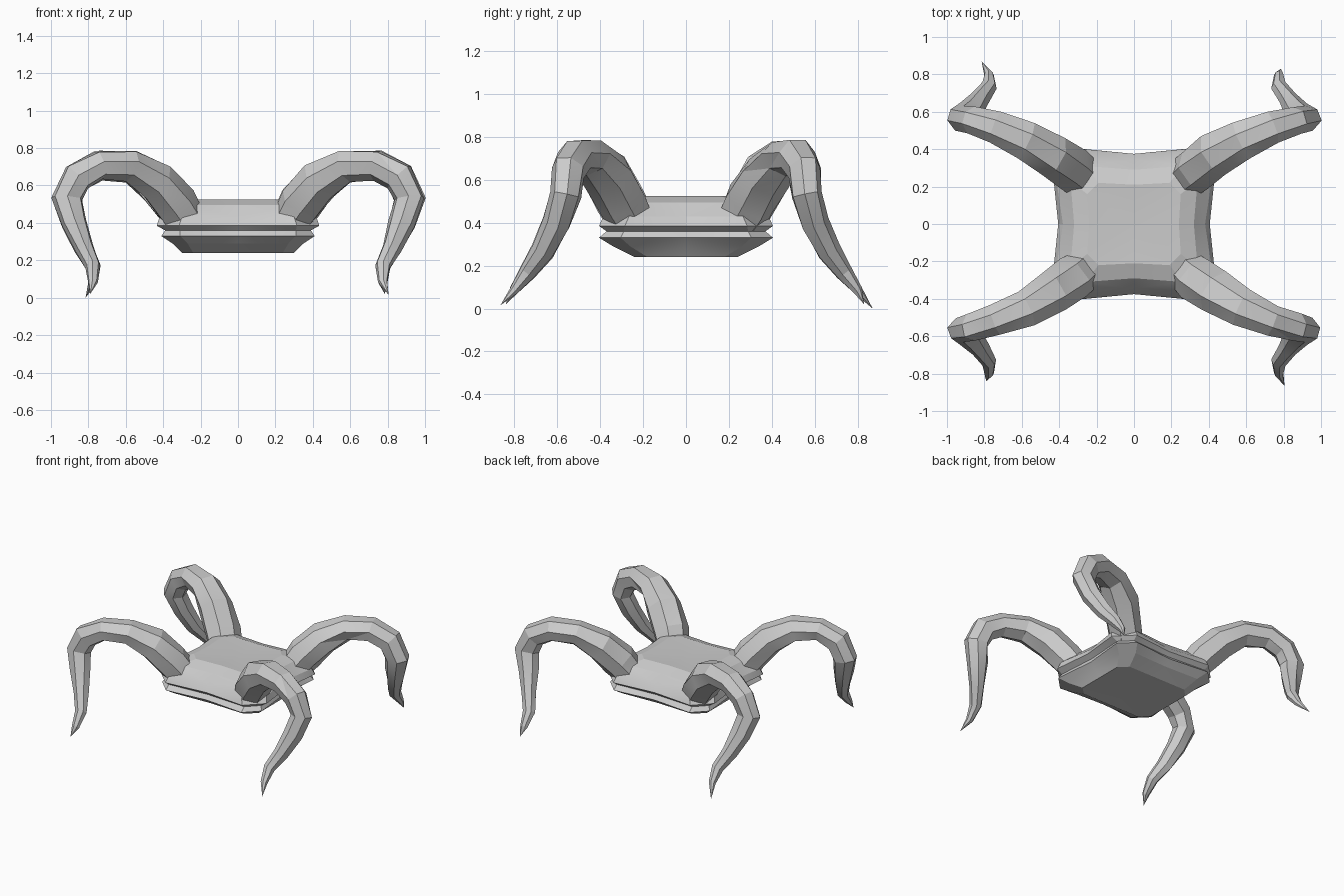
import bpy, bmesh, math, random
from mathutils import Vector

random.seed(4)
cube = bpy.data.objects.get("Cube")
if cube:
    bpy.data.objects.remove(cube, do_unlink=True)

grey = bpy.data.materials.new("light_grey")
grey.use_nodes = True
grey.diffuse_color = (0.6, 0.6, 0.6, 1)
grey.node_tree.nodes["Principled BSDF"].inputs["Base Color"].default_value = (0.6, 0.6, 0.6, 1)


def loft(name, rings, end_points):
    """Skin a list of closed rings and close both ends with fans."""
    bm = bmesh.new()
    loops = [[bm.verts.new(p) for p in ring] for ring in rings]
    n = len(loops[0])
    for a, b in zip(loops, loops[1:]):
        for i in range(n):
            j = (i + 1) % n
            bm.faces.new((a[i], a[j], b[j], b[i]))
    for loop, point in zip((loops[0], loops[-1]), end_points):
        tip = bm.verts.new(point)
        for i in range(n):
            bm.faces.new((loop[i], loop[(i + 1) % n], tip))
    bmesh.ops.recalc_face_normals(bm, faces=bm.faces)
    bmesh.ops.triangulate(bm, faces=bm.faces, quad_method='SHORT_EDGE')
    mesh = bpy.data.meshes.new(name)
    bm.to_mesh(mesh)
    bm.free()
    mesh.materials.append(grey)
    obj = bpy.data.objects.new(name, mesh)
    bpy.context.collection.objects.link(obj)
    bpy.ops.object.select_all(action='DESELECT')
    obj.select_set(True)
    bpy.context.view_layer.objects.active = obj
    bpy.ops.object.shade_smooth_by_angle(angle=math.radians(14))
    return obj


def body_ring(hx, hy, cut, z, pinch):
    """Square ring with cut corners and slightly hollow sides."""
    quarter = [(hx - pinch, 0), (hx, hy - cut), (hx - cut, hy), (0, hy - pinch)]
    pts = quarter + [(-x, y) for x, y in quarter[-2::-1]]
    pts += [(x, -y) for x, y in pts[-2:0:-1]]
    return [(x, y, z) for x, y in pts]


# Body: flat belly, two lips with a groove between, domed back
body_profile = [
    (0.30, 0.24, 0.06, 0.24, 0.00),
    (0.35, 0.34, 0.08, 0.29, 0.01),
    (0.41, 0.405, 0.10, 0.33, 0.03),
    (0.39, 0.37, 0.08, 0.36, 0.02),
    (0.435, 0.405, 0.12, 0.385, 0.03),
    (0.42, 0.385, 0.12, 0.43, 0.04),
    (0.34, 0.31, 0.08, 0.495, 0.02),
    (0.25, 0.22, 0.06, 0.525, 0.01),
]
loft("body", [body_ring(*row) for row in body_profile],
     [(0, 0, 0.245), (0, 0, 0.515)])

# Leg path: centre x, y, z, half width, half thickness
leg_path = [
    (0.27, 0.24, 0.39, 0.11, 0.10),
    (0.34, 0.30, 0.50, 0.12, 0.115),
    (0.44, 0.37, 0.62, 0.12, 0.11),
    (0.58, 0.45, 0.705, 0.10, 0.085),
    (0.74, 0.515, 0.71, 0.085, 0.08),
    (0.86, 0.55, 0.645, 0.075, 0.085),
    (0.915, 0.56, 0.53, 0.07, 0.085),
    (0.875, 0.60, 0.40, 0.065, 0.07),
    (0.825, 0.665, 0.27, 0.055, 0.05),
    (0.775, 0.735, 0.17, 0.04, 0.04),
    (0.775, 0.80, 0.085, 0.022, 0.025),
]


def leg(name, sx, sy, tip):
    centres = [Vector(p[:3]) for p in leg_path]
    rings = []
    side = Vector((-0.55, 0.83, 0))
    sides = 7
    for k, c in enumerate(centres):
        t = (centres[min(k + 1, len(centres) - 1)] - centres[max(k - 1, 0)]).normalized()
        side = (side - t * side.dot(t)).normalized()
        up = t.cross(side)
        w, h = leg_path[k][3:]
        ring = []
        for i in range(sides):
            a = math.tau * (i + 0.25) / sides
            r = 1.03 + random.uniform(-0.07, 0.07)
            ring.append(c + side * (w * r * math.cos(a)) + up * (h * r * math.sin(a)))
        rings.append(ring)
    flip = lambda p: (p[0] * sx, p[1] * sy, p[2])
    loft(name, [[flip(p) for p in ring] for ring in rings],
         [flip((0.20, 0.18, 0.37)), flip(tip)])


# Four legs mirrored around the body, with slightly different toes
for label, sx, sy, tip in (
    ("front_left_leg", 1, -1, (0.805, 0.865, 0.015)),
    ("front_right_leg", -1, -1, (0.79, 0.84, 0.02)),
    ("back_left_leg", 1, 1, (0.785, 0.83, 0.02)),
    ("back_right_leg", -1, 1, (0.815, 0.87, 0.0)),
):
    leg(label, sx, sy, tip)
